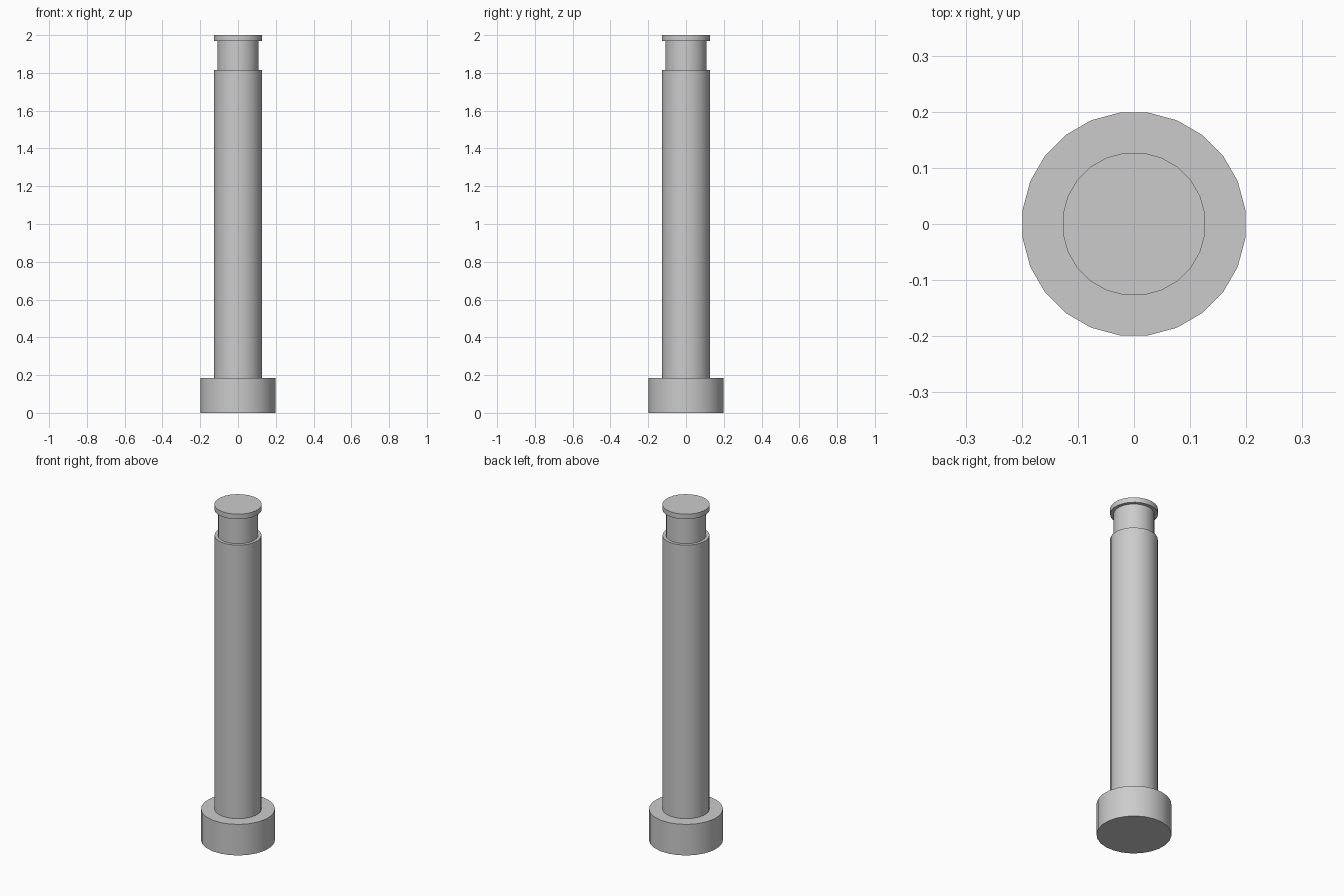
import bpy
import math

SIDES = 24

# Remove the default cube
cube = bpy.data.objects.get("Cube")
if cube:
    bpy.data.objects.remove(cube, do_unlink=True)

# Single plain grey finish
grey = bpy.data.materials.new("plain_grey")
grey.use_nodes = True
colour = (0.6, 0.6, 0.6, 1)
grey.diffuse_color = colour
grey.node_tree.nodes["Principled BSDF"].inputs["Base Color"].default_value = colour


def disc(name, radius, bottom, top):
    """Upright cylinder between two heights, with flat sides facing the axes."""
    bpy.ops.mesh.primitive_cylinder_add(
        vertices=SIDES, radius=radius, depth=top - bottom,
        location=(0, 0, (bottom + top) / 2))
    part = bpy.context.object
    part.name = name
    part.rotation_euler.z = math.pi / SIDES
    bpy.ops.object.transform_apply(location=True, rotation=True, scale=True)
    part.data.materials.append(grey)
    bpy.ops.object.shade_smooth_by_angle(angle=math.radians(30))


# Wide foot, long shaft, narrow neck and thin cap, each sunk into its neighbour
disc("foot", 0.2, 0, 0.185)
disc("shaft", 0.127, 0.15, 1.815)
disc("neck", 0.109, 1.78, 1.98)
disc("cap", 0.128, 1.97, 2)
